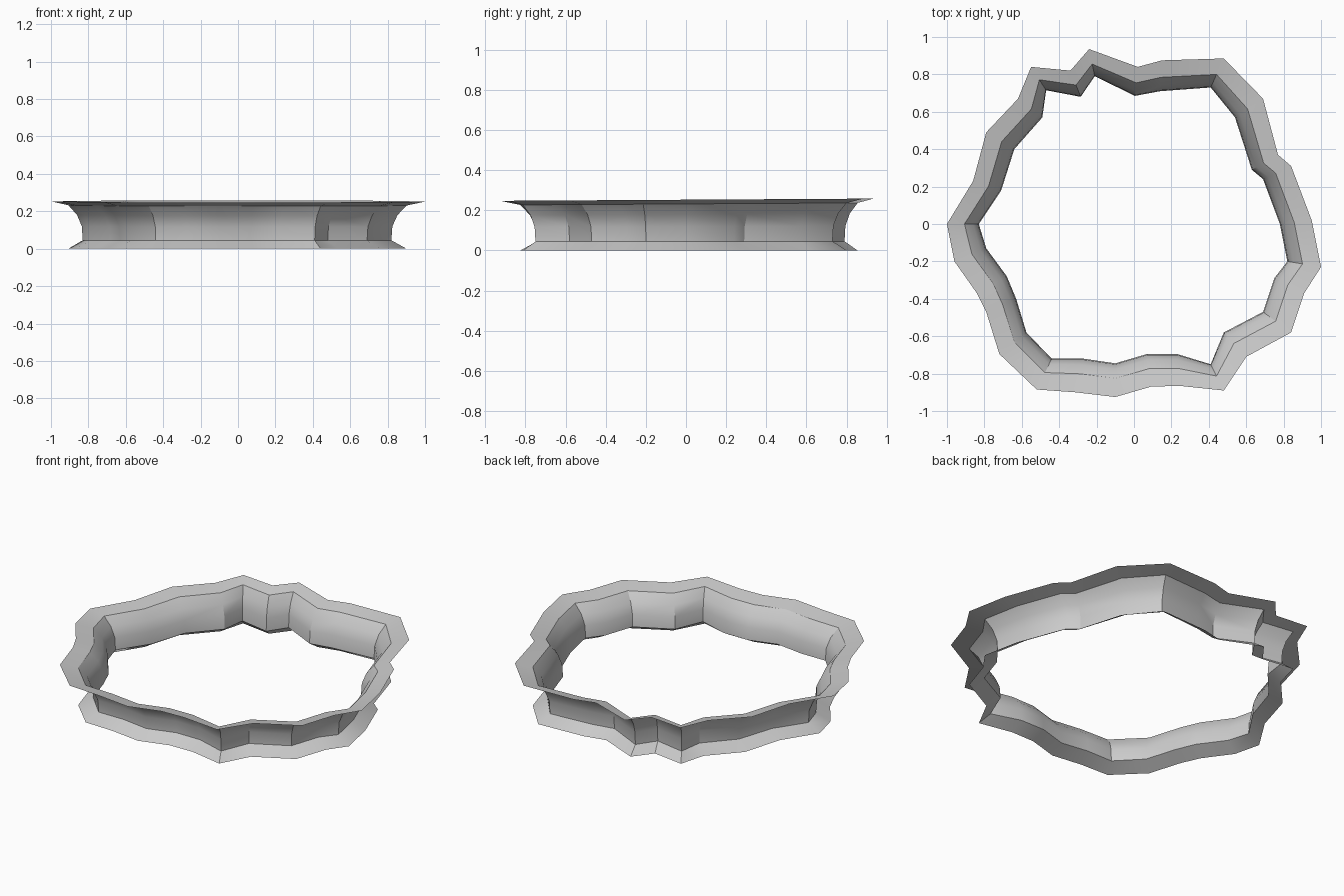
import bpy, math

# Plan outline: (rim x, rim y, neck x, neck y), clockwise from the left
outline = [
    (-1, 0, -.83, 0), (-.86, .23, -.71, .18), (-.79, .49, -.64, .40),
    (-.62, .67, -.49, .57), (-.55, .84, -.47, .715), (-.34, .82, -.285, .68),
    (-.24, .935, -.21, .79), (.02, .84, .005, .685), (.15, .875, .14, .71),
    (.48, .885, .41, .73), (.69, .67, .54, .57), (.77, .37, .63, .29),
    (.84, .31, .69, .24), (.95, .02, .78, 0), (1, -.23, .82, -.2),
    (.91, -.37, .75, -.29), (.84, -.58, .69, -.47), (.6, -.71, .48, -.58),
    (.48, -.89, .41, -.75), (.24, -.865, .23, -.695), (.09, -.87, .07, -.695),
    (-.1, -.925, -.1, -.745), (-.31, -.9, -.27, -.72), (-.52, -.885, -.44, -.72),
    (-.72, -.695, -.575, -.58), (-.79, -.47, -.63, -.4), (-.84, -.37, -.68, -.28),
    (-.96, -.2, -.79, -.13)]

# Wall profile: (fraction from neck to rim, height)
profile = [(.45, 0), (0, .045), (.03, .12), (.18, .18), (.45, .232), (1, .253)]

verts, faces = [], []
n, m = len(outline), len(profile)
for rx, ry, nx, ny in outline:
    for t, z in profile:
        tilt = .006 * ry * z / .253          # rim rises slightly at the back
        verts.append((nx + (rx - nx) * t, ny + (ry - ny) * t, z + tilt))
for i in range(n):
    j = (i + 1) % n
    for k in range(m - 1):
        faces.append((i*m + k, i*m + k + 1, j*m + k + 1, j*m + k))

# Single-sheet flared ring wall
mesh = bpy.data.meshes.new("flared_ring")
mesh.from_pydata(verts, [], faces)
ring = bpy.data.objects.new("flared_ring", mesh)
bpy.context.collection.objects.link(ring)
bpy.context.view_layer.objects.active = ring
ring.select_set(True)
bpy.ops.object.shade_smooth_by_angle(angle=math.radians(30))
